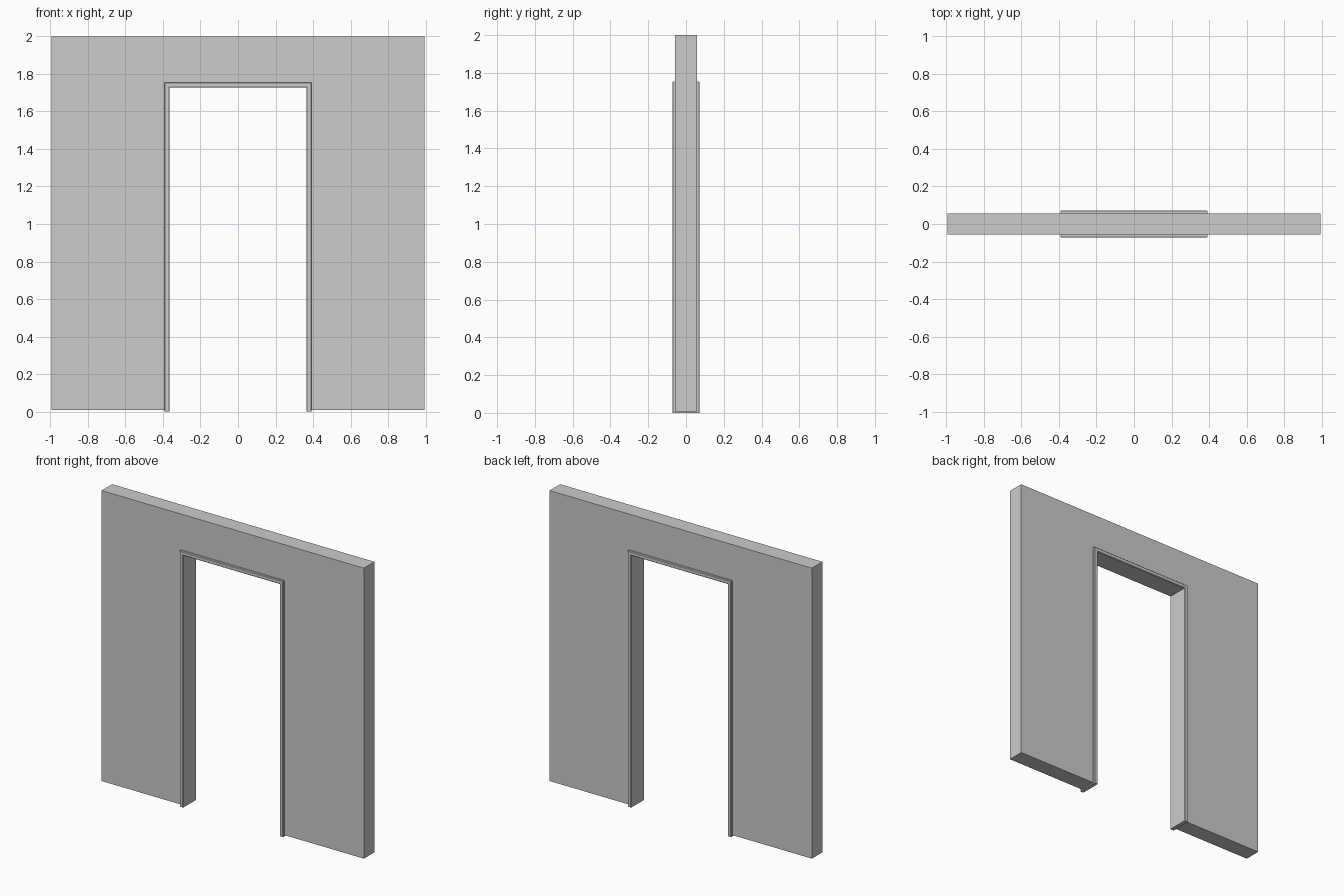
import bpy, bmesh

if "Cube" in bpy.data.objects:
    bpy.data.objects.remove(bpy.data.objects["Cube"])

WALL_X, WALL_Y, WALL_Z0, WALL_Z1 = 0.995, 0.057, 0.008, 2.0
OUT_X, OUT_Z = 0.393, 1.755      # outer edge of the door frame
IN_X, IN_Z = 0.365, 1.727        # clear opening
FRAME_Y = 0.072


def arch(name, out_x, out_z, in_x, in_z, z0, half_y):
    """Upside-down U profile extruded along y."""
    pts = [(-out_x, z0), (-in_x, z0), (-in_x, in_z), (in_x, in_z),
           (in_x, z0), (out_x, z0), (out_x, out_z), (-out_x, out_z)]
    bm = bmesh.new()
    face = bm.faces.new([bm.verts.new((x, -half_y, z)) for x, z in pts])
    ext = bmesh.ops.extrude_face_region(bm, geom=[face])
    verts = [g for g in ext["geom"] if isinstance(g, bmesh.types.BMVert)]
    bmesh.ops.translate(bm, verts=verts, vec=(0, 2 * half_y, 0))
    bmesh.ops.recalc_face_normals(bm, faces=bm.faces[:])
    mesh = bpy.data.meshes.new(name)
    bm.to_mesh(mesh)
    bm.free()
    obj = bpy.data.objects.new(name, mesh)
    bpy.context.collection.objects.link(obj)
    return obj


# Wall with a doorway that meets the frame's outer edge
arch("wall", WALL_X, WALL_Z1, OUT_X, OUT_Z, WALL_Z0, WALL_Y)

# Door frame lining the opening, standing proud of both wall faces
frame = arch("door_frame", OUT_X, OUT_Z, IN_X, IN_Z, 0.0, FRAME_Y)

# Small chamfer on the front and back rims of the frame
bm = bmesh.new()
bm.from_mesh(frame.data)
rims = []
for e in bm.edges:
    a, b = (v.co for v in e.verts)
    along_y = abs(a.y - b.y) > 1e-5
    on_floor = max(a.z, b.z) < 1e-5
    if not along_y and not on_floor:
        rims.append(e)
bmesh.ops.bevel(bm, geom=rims, offset=0.004, offset_type='OFFSET',
                segments=1, profile=0.5, affect='EDGES')
bm.to_mesh(frame.data)
bm.free()
